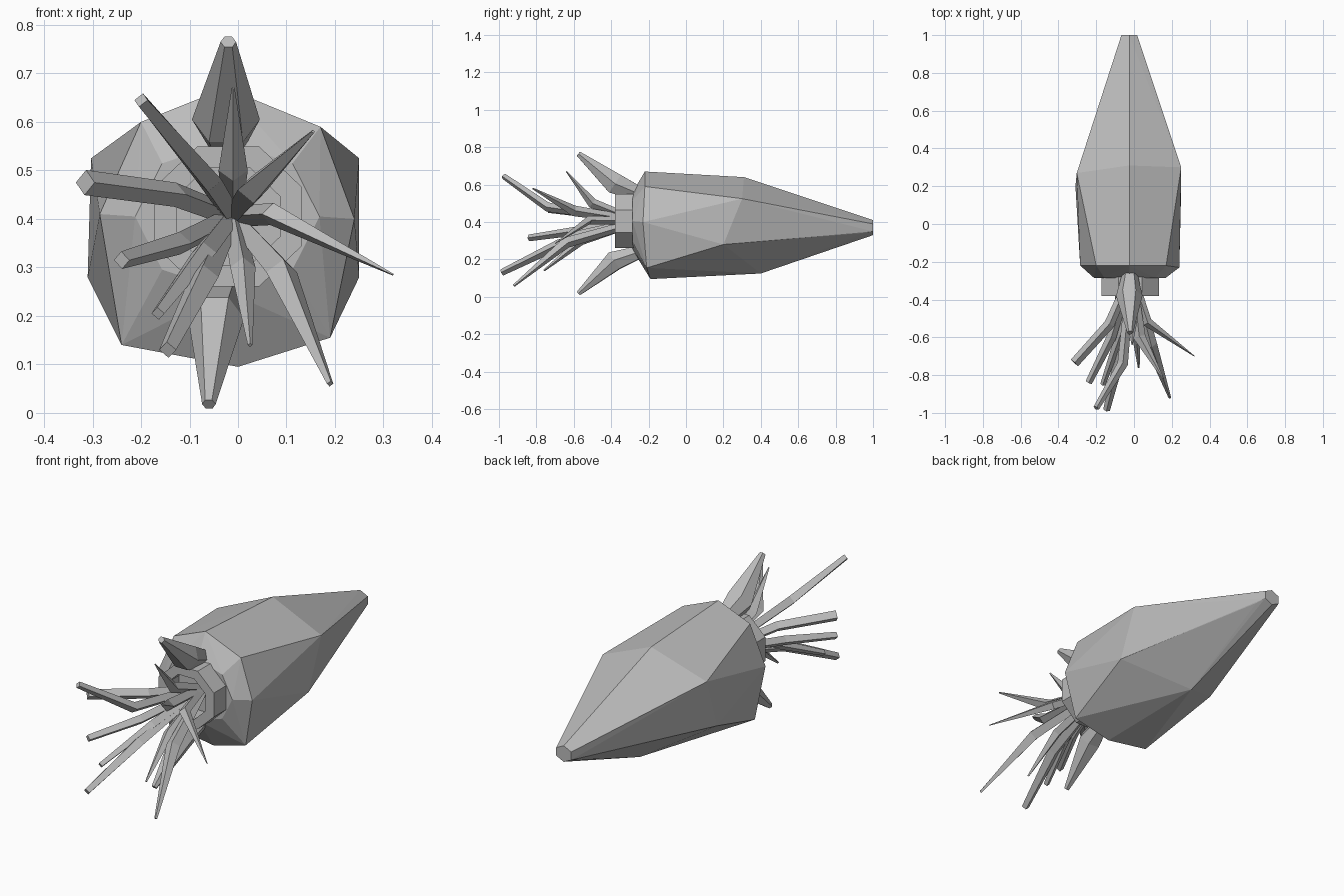
import bpy, bmesh, math
from mathutils import Vector

cube = bpy.data.objects.get("Cube")
if cube:
    bpy.data.objects.remove(cube, do_unlink=True)

grey = bpy.data.materials.new("plain_grey")
grey.use_nodes = True
SHADE = (0.5, 0.5, 0.5, 1)
grey.diffuse_color = SHADE
grey.node_tree.nodes["Principled BSDF"].inputs["Base Color"].default_value = SHADE


def finish(name, bm):
    bmesh.ops.recalc_face_normals(bm, faces=bm.faces)
    mesh = bpy.data.meshes.new(name)
    bm.to_mesh(mesh)
    bm.free()
    mesh.materials.append(grey)
    obj = bpy.data.objects.new(name, mesh)
    bpy.context.collection.objects.link(obj)
    return obj


def ring(bm, centre, across, up, sides, turn=0.0):
    angles = [2 * math.pi * i / sides + turn for i in range(sides)]
    return [bm.verts.new(centre + across * math.cos(a) + up * math.sin(a)) for a in angles]


def bridge(bm, a, b):
    for i in range(len(a)):
        j = (i + 1) % len(a)
        bm.faces.new((a[i], a[j], b[j], b[i]))


def limb(name, path, widths, depths, sides=4):
    """Bent, faceted limb swept along a short path."""
    bm = bmesh.new()
    pts = [Vector(p) for p in path]
    rings = []
    for i, p in enumerate(pts):
        along = (pts[min(i + 1, len(pts) - 1)] - pts[max(i - 1, 0)]).normalized()
        across = along.cross(Vector((0, 0, 1))).normalized()
        up = across.cross(along)
        rings.append(ring(bm, p, across * widths[i], up * depths[i], sides))
    for a, b in zip(rings, rings[1:]):
        bridge(bm, a, b)
    bm.faces.new(rings[0])
    bm.faces.new(rings[-1])
    return finish(name, bm)


# Mantle: irregular eight-sided shoulder, six-sided belly and blunt tail
shoulder = [(-.025, -.22, .67), (.17, -.22, .59), (.24, -.23, .40), (.19, -.21, .155),
            (0, -.19, .095), (-.24, -.2, .14), (-.285, -.22, .41), (-.2, -.22, .60)]
belly = [(-.025, .31, .64), (.25, .3, .525), (.25, .2, .28),
         (-.025, .4, .125), (-.31, .2, .28), (-.303, .27, .525)]
bm = bmesh.new()
for p in shoulder + belly:
    bm.verts.new(p)
X, Z = Vector((1, 0, 0)), Vector((0, 0, 1))
ring(bm, Vector((-.022, -.285, .405)), X * .19, Z * .155, 8)
ring(bm, Vector((-.025, 1, .37)), X * .048, Z * .04, 6, math.pi / 6)
ring(bm, Vector((-.025, .95, .37)), X * .062, Z * .056, 6, math.pi / 6)
hull = bmesh.ops.convex_hull(bm, input=bm.verts)
loose = [v for v in bm.verts if not v.link_faces]
bmesh.ops.delete(bm, geom=loose, context='VERTS')
bmesh.ops.dissolve_limit(bm, angle_limit=0.02, verts=bm.verts, edges=bm.edges)
finish("mantle", bm)

# Collar: hollow octagonal ring around the mouth
bm = bmesh.new()
loops = []
for y, r in ((-.28, .165), (-.38, .165), (-.38, .115), (-.28, .115)):
    loops.append(ring(bm, Vector((-.02, y, .405)), X * r, Z * r * .95, 8, math.pi / 8))
for i in range(4):
    bridge(bm, loops[i], loops[(i + 1) % 4])
finish("collar", bm)

# Broad fins above and below the collar
limb("upper_fin", [(-.022, -.26, .555), (-.025, -.38, .605), (-.02, -.575, .765)],
     (.04, .07, .016), (.045, .065, .016), 6)
limb("lower_fin", [(-.025, -.26, .235), (-.045, -.38, .195), (-.06, -.575, .018)],
     (.035, .058, .014), (.04, .06, .014), 6)

# Tentacles: elbow position, tip position, elbow width, tip width
tentacles = [
    ((-.06, -.74, .48), (-.2, -.975, .645), .028, .016),
    ((-.01, -.5, .50), (-.01, -.64, .67), .03, .003),
    ((.03, -.6, .46), (.155, -.82, .58), .032, .004),
    ((.07, -.52, .41), (.32, -.7, .285), .026, .002),
    ((.09, -.64, .29), (.19, -.92, .06), .033, .007),
    ((.01, -.56, .3), (.025, -.76, .14), .026, .005),
    ((-.07, -.68, .28), (-.145, -.985, .13), .03, .018),
    ((-.07, -.58, .33), (-.165, -.85, .205), .026, .014),
    ((-.12, -.6, .35), (-.24, -.84, .315), .026, .018),
    ((-.13, -.53, .45), (-.315, -.735, .475), .028, .026),
]
root = Vector((-.012, -.28, .405))
for n, (elbow, tip, we, wt) in enumerate(tentacles, 1):
    base = root + (Vector(elbow) - root) * Vector((1, 0, 1)).normalized().length * .12
    base.y = -.29
    limb(f"tentacle_{n}", [base, elbow, tip], (.022, we, wt), (.022, we * .9, wt))
